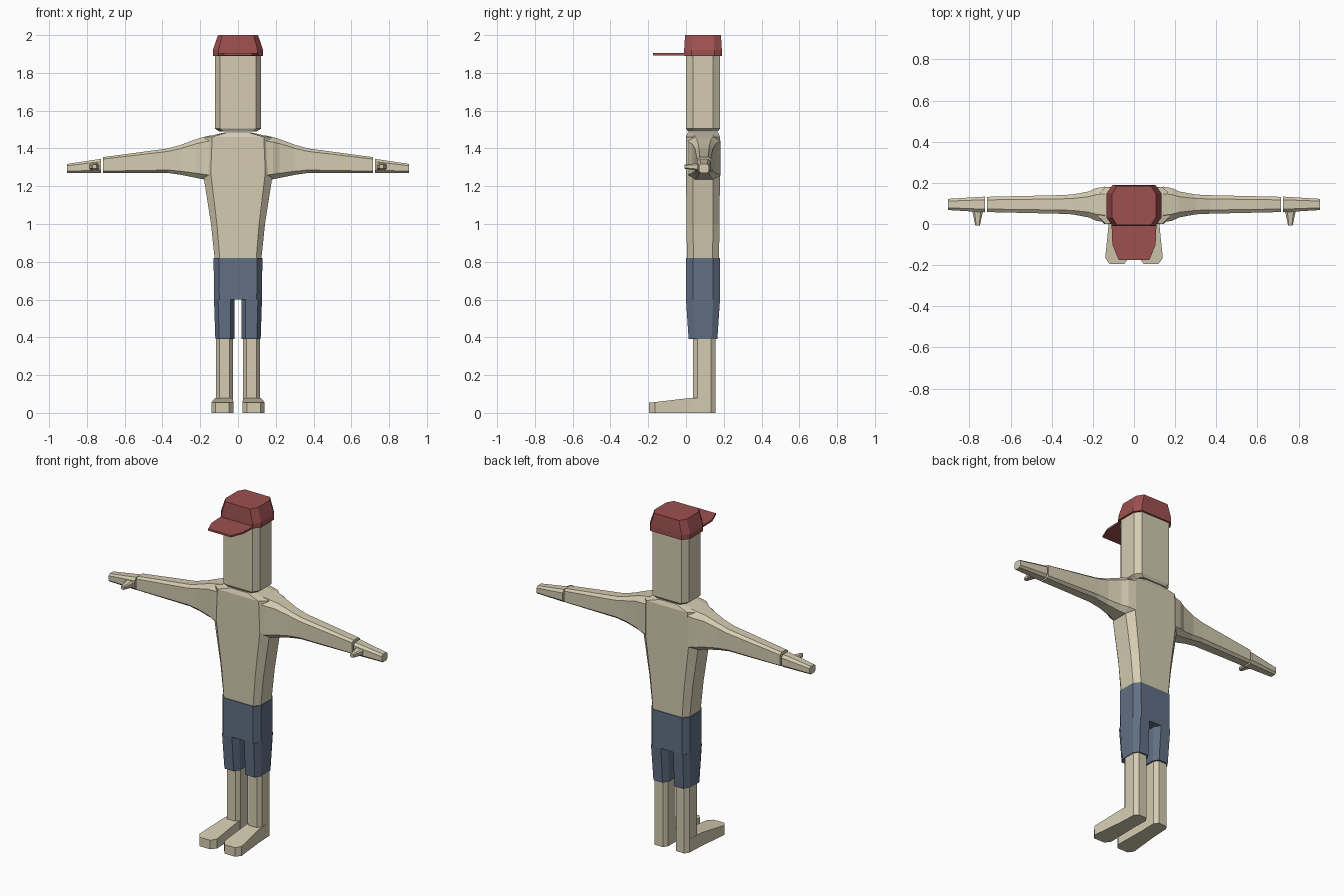
import bpy
import bmesh

default_cube = bpy.data.objects.get("Cube")
if default_cube:
    bpy.data.objects.remove(default_cube, do_unlink=True)


def material(name, red, green, blue):
    result = bpy.data.materials.new(name)
    result.use_nodes = True
    colour = (red, green, blue, 1)
    result.diffuse_color = colour
    shader = next(node for node in result.node_tree.nodes
                  if node.type == 'BSDF_PRINCIPLED')
    shader.inputs["Base Color"].default_value = colour
    return result


skin = material("skin", red=0.66, green=0.6, blue=0.44)
navy_cloth = material("navy cloth", red=0.12, green=0.16, blue=0.23)
red_cloth = material("red cloth", red=0.34, green=0.08, blue=0.08)

# Corner cuts as a share of each section's width and height
SQUARE = (0, 0)
BROAD = (0.11, 0.2)
ROUND = (0.2, 0.2)
ARM = (0.2, 0.12)

# Places a section point on its axis: position along, then the two across
PLACE = {
    'X': lambda along, across, up: (along, across, up),
    'Y': lambda along, across, up: (across, along, up),
    'Z': lambda along, across, up: (across, up, along),
}


def section(along, half, low, high, middle=0):
    """One rectangle across a part, as position, left, right, low, high."""
    return along, middle - half, middle + half, low, high


def body_section(height, half, depth=0.09, middle=0):
    """A level section on the body's own centre line in y."""
    centre = 0.09
    return section(height, half, centre - depth, centre + depth, middle)


def outline(left, right, low, high, cut):
    """Rectangle with its corners cut off."""
    across = (right - left) * cut[0]
    up = (high - low) * cut[1]
    return [(left + across, low), (right - across, low),
            (right, low + up), (right, high - up),
            (right - across, high), (left + across, high),
            (left, high - up), (left, low + up)]


def loft(name, axis, mat, cut, sections, side=1):
    """Joins the sections into a closed part; side -1 mirrors it in x."""
    bm = bmesh.new()
    rings = []
    for along, *box in sections:
        points = [PLACE[axis](along, *point) for point in outline(*box, cut)]
        rings.append([bm.verts.new((side * x, y, z)) for x, y, z in points])
    for lower, upper in zip(rings, rings[1:]):
        for i in range(len(lower)):
            before = i - 1
            bm.faces.new((lower[before], lower[i], upper[i], upper[before]))
    bm.faces.new(rings[0])
    bm.faces.new(rings[-1])
    bmesh.ops.remove_doubles(bm, verts=bm.verts, dist=0.0001)
    bmesh.ops.recalc_face_normals(bm, faces=bm.faces)
    mesh = bpy.data.meshes.new(name)
    bm.to_mesh(mesh)
    bm.free()
    mesh.materials.append(mat)
    part = bpy.data.objects.new(name, mesh)
    bpy.context.collection.objects.link(part)


# Head and cap
loft("head", 'Z', skin, BROAD, [
    body_section(height=1.49, half=0.1, depth=0.08),
    body_section(height=1.505, half=0.122),
    body_section(height=1.93, half=0.122),
])
loft("cap_crown", 'Z', red_cloth, BROAD, [
    body_section(height=1.89, half=0.133, depth=0.1),
    body_section(height=1.92, half=0.133, depth=0.1),
    body_section(height=2, half=0.106, depth=0.095),
])
brim = dict(low=1.893, high=1.904)
loft("cap_brim", 'Y', red_cloth, SQUARE, [
    section(along=0.02, half=0.11, **brim),
    section(along=-0.1, half=0.105, **brim),
    section(along=-0.175, half=0.075, **brim),
])

# Torso and shorts
loft("torso", 'Z', skin, BROAD, [
    body_section(height=0.8, half=0.122, depth=0.085),
    body_section(height=1, half=0.143, depth=0.087),
    body_section(height=1.27, half=0.185),
    body_section(height=1.46, half=0.175),
    body_section(height=1.485, half=0.07, depth=0.08),
])
loft("shorts_hips", 'Z', navy_cloth, BROAD, [
    body_section(height=0.6, half=0.127),
    body_section(height=0.82, half=0.129),
])


def arm_section(along, depth, high):
    """The underside climbs from the armpit, then runs level."""
    low = min(1.27, 1.2 + along / 5)
    return section(along, depth, low, high, middle=0.095)


def make_limbs(label, side):
    # Arm and hand
    loft(label + "_arm", 'X', skin, ARM, [
        arm_section(along=0.14, depth=0.087, high=1.47),
        arm_section(along=0.185, depth=0.079, high=1.46),
        arm_section(along=0.22, depth=0.063, high=1.45),
        arm_section(along=0.3, depth=0.048, high=1.42),
        arm_section(along=0.37, depth=0.045, high=1.4),
        arm_section(along=0.715, depth=0.037, high=1.354),
    ], side)
    loft(label + "_hand", 'X', skin, ROUND, [
        arm_section(along=0.725, depth=0.038, high=1.345),
        arm_section(along=0.905, depth=0.027, high=1.318),
    ], side)
    loft(label + "_thumb", 'Y', skin, ROUND, [
        section(along=0.08, half=0.03, low=1.28, high=1.325, middle=0.76),
        section(along=0.03, half=0.019, low=1.288, high=1.318, middle=0.76),
        section(along=-0.008, half=0.011, low=1.293, high=1.314, middle=0.76),
    ], side)

    # Shorts leg, leg and foot
    loft(label + "_shorts_leg", 'Z', navy_cloth, ROUND, [
        body_section(height=0.39, half=0.051, depth=0.076, middle=0.069),
        body_section(height=0.6, half=0.054, middle=0.073),
    ], side)
    shin = dict(half=0.045, low=0.038, high=0.157, middle=0.071)
    loft(label + "_leg", 'Z', skin, ROUND, [
        section(along=0, **shin),
        section(along=0.42, **shin),
    ], side)
    loft(label + "_foot", 'Y', skin, SQUARE, [
        section(along=0.12, half=0.044, low=0, high=0.08, middle=0.072),
        section(along=0.03, half=0.046, low=0, high=0.08, middle=0.074),
        section(along=-0.165, half=0.058, low=0, high=0.057, middle=0.082),
        section(along=-0.195, half=0.035, low=0, high=0.054, middle=0.083),
    ], side)


make_limbs("left", side=1)
make_limbs("right", side=-1)
